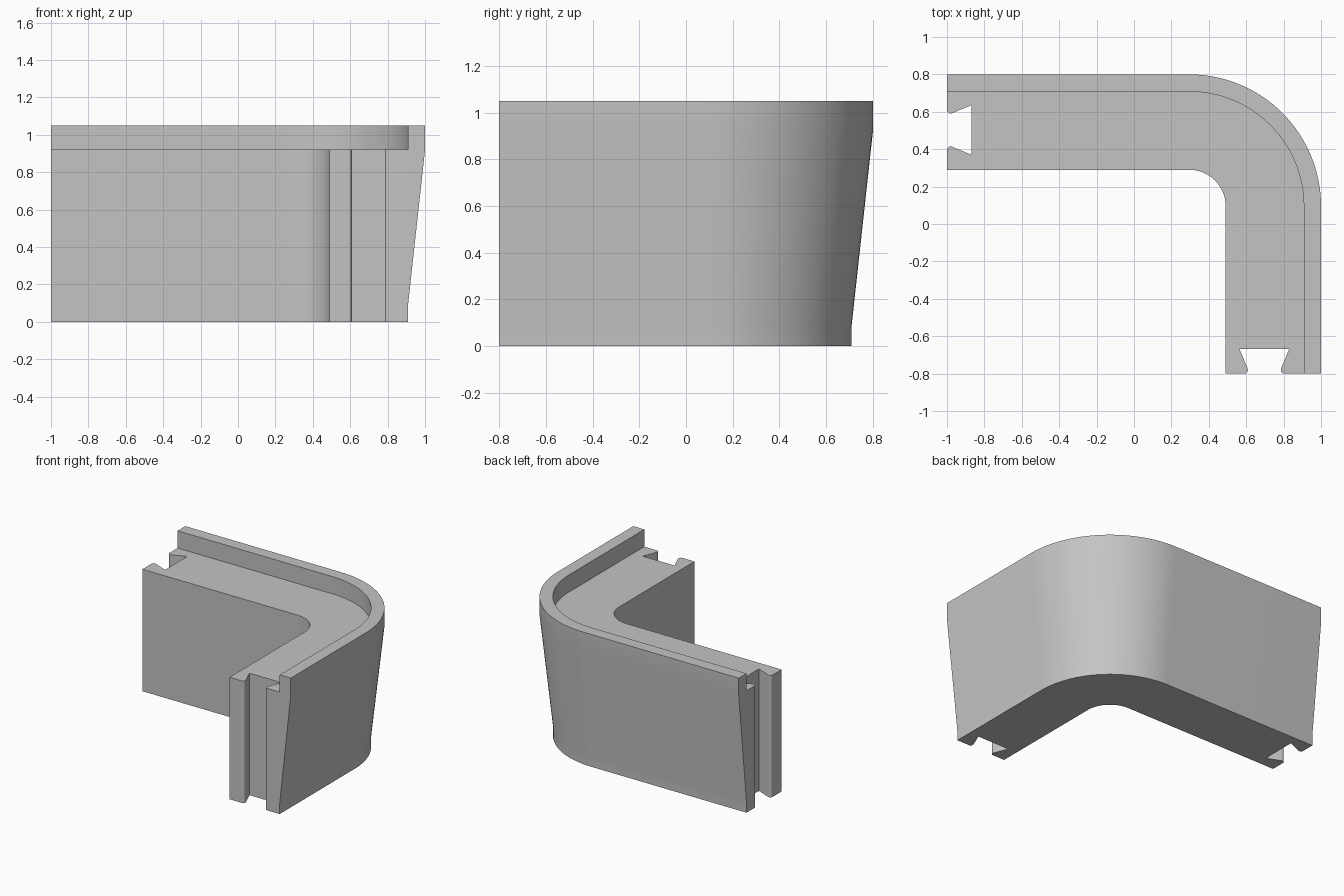
import bpy, bmesh
from math import cos, sin, pi, radians
from mathutils import Vector

cube = bpy.data.objects.get("Cube")
if cube:
    bpy.data.objects.remove(cube, do_unlink=True)

grey = bpy.data.materials.new("plain grey")
grey.use_nodes = True
colour = (0.55, 0.55, 0.55, 1)
grey.diffuse_color = colour
grey.node_tree.nodes["Principled BSDF"].inputs["Base Color"].default_value = colour


def make_object(name, bm):
    bmesh.ops.recalc_face_normals(bm, faces=bm.faces)
    mesh = bpy.data.meshes.new(name)
    bm.to_mesh(mesh)
    bm.free()
    mesh.materials.append(grey)
    obj = bpy.data.objects.new(name, mesh)
    bpy.context.collection.objects.link(obj)
    return obj


# Curved corner block: a lipped, tapered section swept round a quarter turn
RADIUS, STEPS = 0.705, 32
CENTRE = Vector((0.295, 0.095, 0))
# (distance inward from the outer wall, height)
section = [(0, 1.05), (0, 0.92), (0.092, 0.08), (0.092, 0),
           (0.51, 0), (0.51, 0.92), (0.092, 0.92), (0.092, 1.05)]
stations = [(Vector((-1, CENTRE.y, 0)), pi / 2)]
stations += [(CENTRE, pi / 2 * (1 - i / STEPS)) for i in range(STEPS + 1)]
stations += [(Vector((CENTRE.x, -0.8, 0)), 0)]

bm = bmesh.new()
rings = []
for origin, angle in stations:
    out = Vector((cos(angle), sin(angle), 0))
    rings.append([bm.verts.new(origin + out * (RADIUS - d) + Vector((0, 0, z)))
                  for d, z in section])
count = len(section)
for a, b in zip(rings, rings[1:]):
    for i in range(count):
        j = (i + 1) % count
        bm.faces.new((a[i], a[j], b[j], b[i]))
bm.faces.new(rings[0])
bm.faces.new(rings[-1])
block = make_object("corner_block", bm)

# Dovetail slot outline: (half width, depth from the end face), rounded jaws
half = [(0.108, -0.05), (0.108, 0)]
for i in range(9):
    t = pi / 2 - radians(115) * i / 8
    half.append((0.108 - 0.02 * cos(t), 0.02 - 0.02 * sin(t)))
half.append((0.133, 0.132))
outline = half + [(-w, d) for w, d in reversed(half)]


def slot_cutter(name, place):
    bm = bmesh.new()
    low, high = ([bm.verts.new((*place(w, d), z)) for w, d in outline]
                 for z in (-0.1, 1.2))
    bm.faces.new(low)
    bm.faces.new(high)
    for i in range(len(low)):
        j = (i + 1) % len(low)
        bm.faces.new((low[i], low[j], high[j], high[i]))
    cutter = make_object(name, bm)
    cutter.hide_render = True
    return cutter


cutters = [slot_cutter("front_slot_cutter", lambda w, d: (0.697 + w, -0.8 + d)),
           slot_cutter("side_slot_cutter", lambda w, d: (-1 + d, 0.503 + w))]

bpy.ops.object.select_all(action="DESELECT")
block.select_set(True)
bpy.context.view_layer.objects.active = block
for cutter in cutters:
    cut = block.modifiers.new("dovetail_slot", "BOOLEAN")
    cut.operation = "DIFFERENCE"
    cut.solver = "EXACT"
    cut.object = cutter
    bpy.ops.object.modifier_apply(modifier=cut.name)
    bpy.data.objects.remove(cutter, do_unlink=True)

bpy.ops.object.shade_smooth_by_angle(angle=radians(30))
